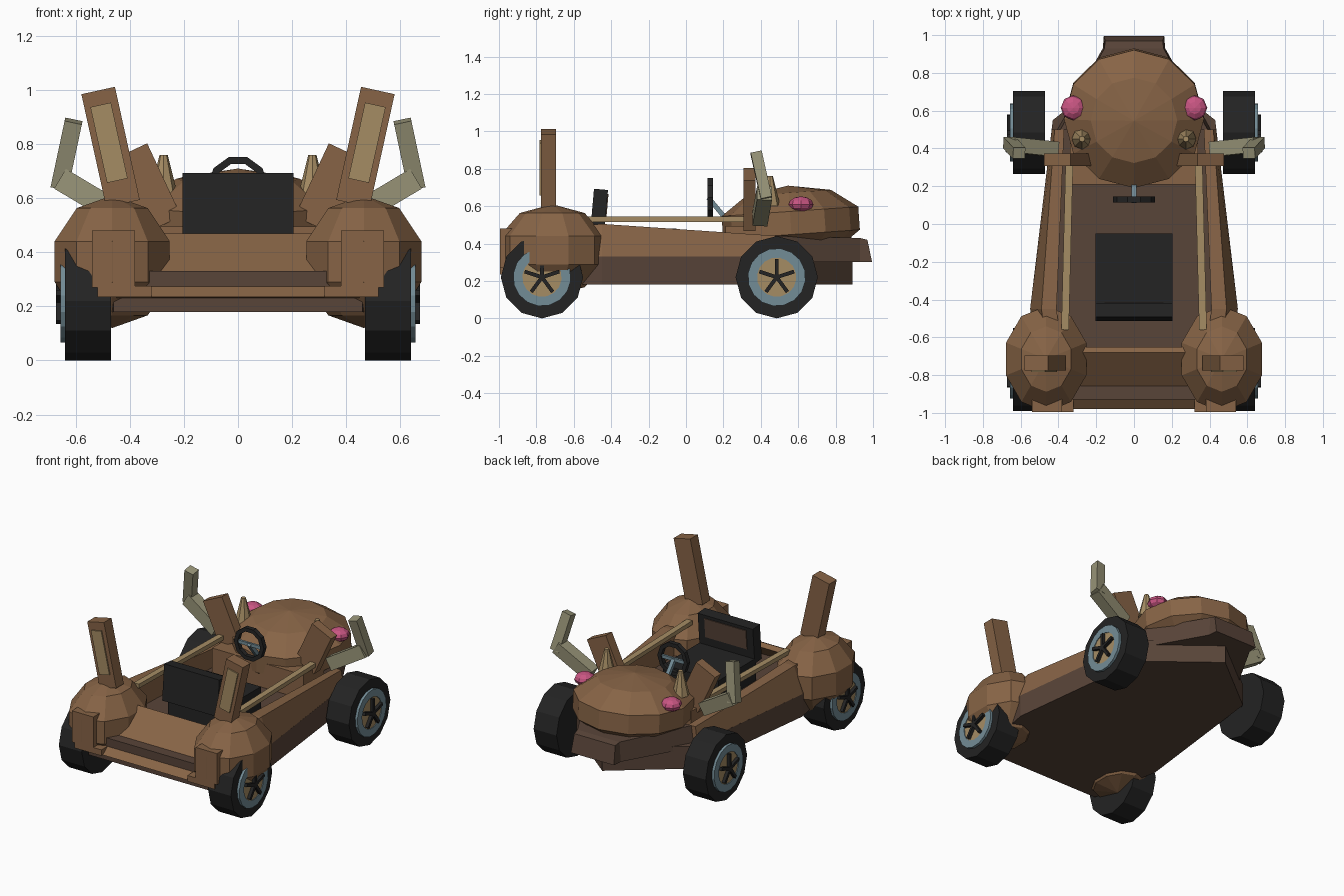
import bpy, bmesh, math
from mathutils import Vector, Matrix

if "Cube" in bpy.data.objects:
    bpy.data.objects.remove(bpy.data.objects["Cube"])


def material(name, rgb):
    m = bpy.data.materials.new(name)
    m.diffuse_color = (*rgb, 1)
    m.use_nodes = True
    m.node_tree.nodes["Principled BSDF"].inputs["Base Color"].default_value = m.diffuse_color
    return m


BROWN = material("brown", (.242, .127, .061))
DARK = material("dark brown", (.098, .058, .040))
TAN = material("tan", (.376, .262, .127))
OLIVE = material("pale olive", (.305, .287, .181))
PINK = material("pink", (.578, .091, .223))
BLUE = material("steel blue", (.171, .262, .305))
BLACK = material("black", (.017, .017, .017))


def finish(name, bm, mat):
    bmesh.ops.recalc_face_normals(bm, faces=bm.faces)
    me = bpy.data.meshes.new(name)
    bm.to_mesh(me)
    bm.free()
    me.materials.append(mat)
    ob = bpy.data.objects.new(name, me)
    bpy.context.collection.objects.link(ob)
    return ob


def box(name, mat, centre, size, rot=Matrix.Identity(4)):
    bm = bmesh.new()
    bmesh.ops.create_cube(bm, size=1, matrix=Matrix.Translation(centre) @ rot @ Matrix.Diagonal((*size, 1)))
    return finish(name, bm, mat)


def loft(name, mat, sections):
    # skin a closed solid through equal-length loops of points
    bm = bmesh.new()
    rows = [[bm.verts.new(p) for p in s] for s in sections]
    n = len(rows[0])
    for a, b in zip(rows, rows[1:]):
        for i in range(n):
            bm.faces.new((a[i], a[(i + 1) % n], b[(i + 1) % n], b[i]))
    bm.faces.new(rows[0])
    bm.faces.new(rows[-1])
    return finish(name, bm, mat)


def ball(name, mat, centre, radii, segs, rings, rot=Matrix.Identity(4)):
    bm = bmesh.new()
    bmesh.ops.create_uvsphere(bm, u_segments=segs, v_segments=rings, radius=1,
                              matrix=Matrix.Translation(centre) @ rot @ Matrix.Diagonal((*radii, 1)))
    return finish(name, bm, mat)


def bar(name, mat, a, b, width, depth):
    # rectangular bar from a to b, depth measured roughly along y
    a, b = Vector(a), Vector(b)
    z = (b - a).normalized()
    x = Vector((0, 1, 0)).cross(z).normalized()
    y = z.cross(x)
    rot = Matrix((x, y, z)).transposed().to_4x4()
    return box(name, mat, (a + b) / 2, (width, depth, (b - a).length), rot)


def cylinder(name, mat, centre, r1, r2, depth, segs, rot=Matrix.Identity(4)):
    bm = bmesh.new()
    bmesh.ops.create_cone(bm, cap_ends=True, segments=segs, radius1=r1, radius2=r2, depth=depth,
                          matrix=Matrix.Translation(centre) @ rot)
    return finish(name, bm, mat)


def ring(name, mat, segs, profile, matrix):
    # revolve a closed (radius, height) profile around local z
    bm = bmesh.new()
    rows = []
    for i in range(segs):
        t = 2 * math.pi * i / segs
        rows.append([bm.verts.new(matrix @ Vector((r * math.cos(t), r * math.sin(t), h))) for r, h in profile])
    n = len(profile)
    for i in range(segs):
        a, b = rows[i], rows[(i + 1) % segs]
        for j in range(n):
            bm.faces.new((a[j], a[(j + 1) % n], b[(j + 1) % n], b[j]))
    return finish(name, bm, mat)


# Floor pan with a pointed nose
half = [(.46, -.93), (.55, -.45), (.43, .55)]
plan = half + [(0, .89)] + [(-x, y) for x, y in reversed(half)]
loft("floor_pan", DARK, [[(x, y, z) for x, y in plan] for z in (.18, .33)])

# Sloping tail panel
tail = [(-.93, .23), (-.98, .235), (-.68, .47), (-.65, .45), (-.88, .25)]
loft("tail_panel", BROWN, [[(x, y, z) for y, z in tail] for x in (-.45, .45)])

# Snout below the hood
loft("snout", DARK, [[(-w, y, .30), (w, y, .30), (w * .95, y - d, t), (-w * .95, y - d, t)]
                     for w, y, d, t in ((.41, .5, 0, .44), (.165, .93, 0, .43), (.16, .995, .025, .42))])

# Rounded hood and dashboard
ball("hood", BROWN, (0, .56, .51), (.39, .385, .20), 12, 5, Matrix.Rotation(math.radians(4), 4, 'X'))
box("dashboard", BROWN, (0, .32, .41), (.68, .22, .17))

# Seat: cushion, leaning back and brown backrest panel
box("seat_cushion", BLACK, (0, -.25, .40), (.41, .40, .16))
lean = Matrix.Rotation(math.radians(-5), 4, 'X')
box("seat_back", BLACK, (0, -.465, .57), (.41, .075, .24), lean)
box("backrest_panel", DARK, (0, -.424, .60), (.31, .008, .13), lean)

# Steering wheel, hub bars and column
turn = Matrix.Translation((0, .13, .645)) @ Matrix.Rotation(math.pi / 2, 4, 'X')
ring("steering_wheel", BLACK, 10, [(.085, -.015), (.112, -.015), (.112, .015), (.085, .015)], turn)
box("steering_bar", BLUE, (0, .13, .64), (.18, .015, .022))
bar("steering_column", BLUE, (0, .12, .645), (0, .24, .50), .025, .025)

AXLE = Matrix.Rotation(math.pi / 2, 4, 'Y')
for s, side in ((1, "right"), (-1, "left")):
    # Side wall, leaning inwards, and the slim rail along it
    loft(side + "_side_wall", BROWN, [
        [(s * a, y, .33), (s * b, y, t), (s * c, y, t), (s * c, y, .33)]
        for a, b, c, y, t in ((.46, .44, .36, -.85, .47), (.55, .49, .41, -.45, .505), (.435, .42, .37, .50, .44))])
    bar(side + "_rail", TAN, (s * .365, -.56, .53), (s * .342, .34, .53), .028, .04)

    # Bulbous rear fender with square rear pad and lower strip
    ball(side + "_fender", BROWN, (s * .465, -.715, .365), (.235, .295, .245), 10, 5)
    box(side + "_fender_pad", BROWN, (s * .46, -.95, .375), (.16, .09, .21))
    box(side + "_fender_strip", BROWN, (s * .42, -.95, .255), (.20, .09, .04))

    # Tall rear ear with tan front panel
    bar(side + "_rear_ear", BROWN, (s * .425, -.735, .58), (s * .517, -.735, .998), .127, .08)
    bar(side + "_rear_ear_panel", TAN, (s * .446, -.779, .665), (s * .508, -.779, .945), .078, .009)

    # Front ear, horn, branched antler and eye
    bar(side + "_front_ear", BROWN, (s * .28, .34, .50), (s * .406, .34, .77), .155, .065)
    cylinder(side + "_horn", TAN, (s * .275, .45, .68), .055, .015, .16, 8)
    bar(side + "_antler_base", OLIVE, (s * .42, .395, .53), (s * .655, .42, .67), .085, .08)
    bar(side + "_antler_tip", OLIVE, (s * .66, .43, .64), (s * .608, .375, .885), .065, .06)
    ball(side + "_eye", PINK, (s * .322, .615, .61), (.066, .066, .042), 8, 6)

    # Wheels: tyre, steel ring, tan hub and five spokes
    for y, end in ((.485, "front"), (-.77, "rear")):
        name = f"{side}_{end}_"
        at = lambda x: Matrix.Translation((s * x, y, .22)) @ AXLE
        spin = Matrix.Rotation(math.radians(15), 4, 'Z')
        ring(name + "tyre", BLACK, 12, [(.01, -.085), (.22, -.085), (.22, .085), (.01, .085)], at(.555) @ Matrix.Rotation(0, 4, 'Z'))
        ring(name + "rim_ring", BLUE, 16, [(.105, -.02), (.155, -.02), (.155, .02), (.105, .02)], at(.637) @ spin)
        cylinder(name + "hub", TAN, (s * .642, y, .22), .108, .108, .02, 16, AXLE)
        for k in range(5):
            t = math.radians(90 + 72 * k)
            tip = Vector((s * .662, y + .095 * math.cos(t), .22 + .095 * math.sin(t)))
            mid = Vector((s * .662, y, .22))
            box(name + f"spoke_{k + 1}", BLACK, (mid + tip) / 2, (.022, .1, .02),
                Matrix.Rotation(t, 4, 'X'))
